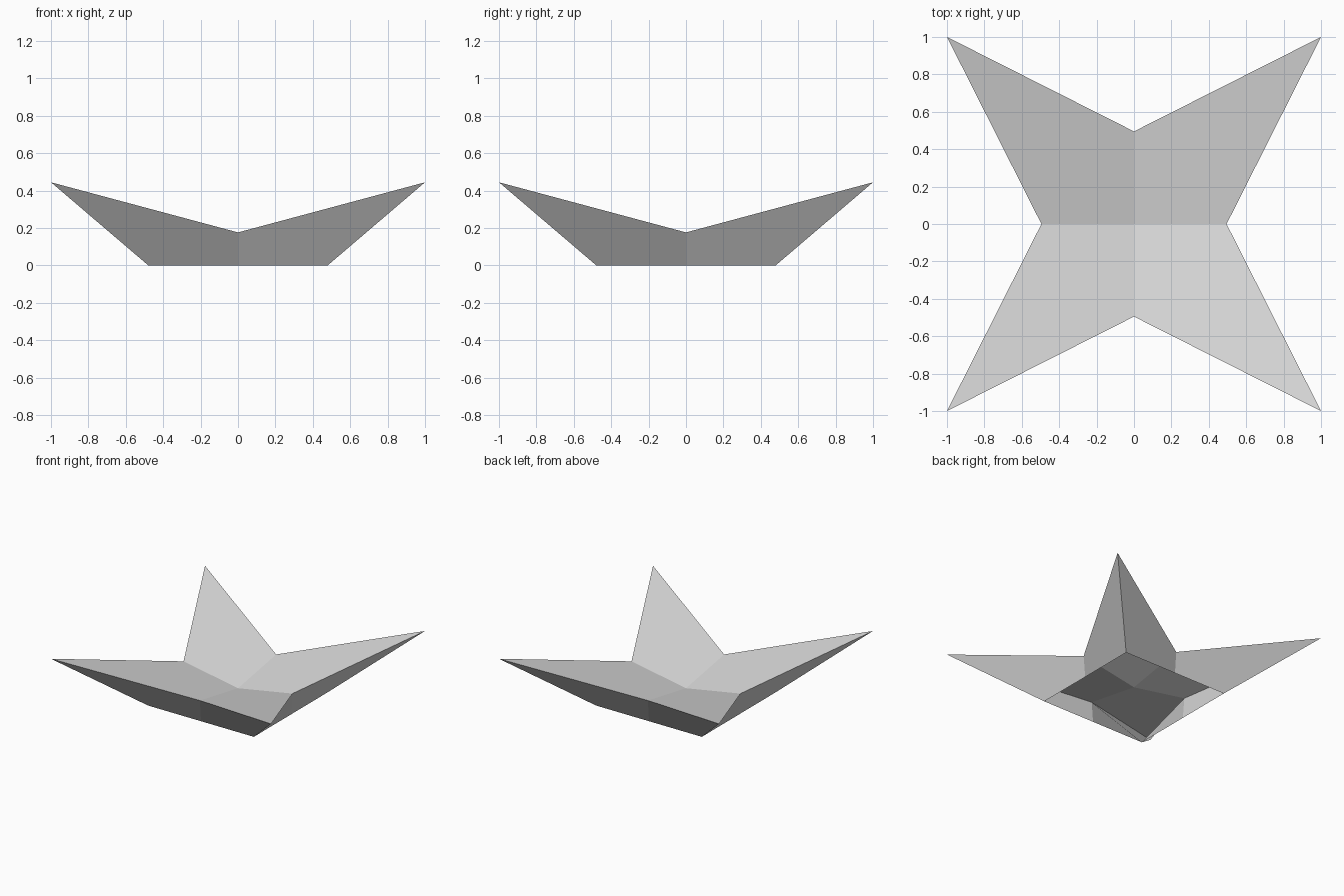
import bpy
import bmesh
from math import radians
from mathutils import Matrix

cube = bpy.data.objects.get("Cube")
if cube:
    bpy.data.objects.remove(cube, do_unlink=True)

# Single flat colour
grey = bpy.data.materials.new("light_grey")
grey.use_nodes = True
colour = (0.7, 0.7, 0.7, 1)
grey.diffuse_color = colour
grey.node_tree.nodes["Principled BSDF"].inputs["Base Color"].default_value = colour

# Key points of one arm
CENTRE = (0, 0, 0.088)
TIP = (1, 1, 0.444)
FOOT = (0.48, 0.48, 0)
VALLEY_X, VALLEY_Y = (0.495, 0, 0.176), (0, 0.495, 0.176)
HEM_X, HEM_Y = (0.48, 0, 0), (0, 0.48, 0)

# Each arm: a kite-shaped top and two side walls, open underneath.
# Walls start at the valley so that both fold from valley to foot.
arm_faces = [
    (CENTRE, VALLEY_X, TIP, VALLEY_Y),
    (VALLEY_X, HEM_X, FOOT, TIP),
    (VALLEY_Y, TIP, FOOT, HEM_Y),
]

# Repeat the arm four times around the centre
bm = bmesh.new()
for quarter in range(4):
    turn = Matrix.Rotation(radians(90 * quarter), 4, "Z")
    for points in arm_faces:
        face = bm.faces.new([bm.verts.new(p) for p in points])
        bmesh.ops.transform(bm, matrix=turn, verts=face.verts)
bmesh.ops.remove_doubles(bm, verts=bm.verts, dist=0.001)

mesh = bpy.data.meshes.new("star_shell")
bm.to_mesh(mesh)
bm.free()
mesh.materials.append(grey)
shell = bpy.data.objects.new("star_shell", mesh)
bpy.context.collection.objects.link(shell)
